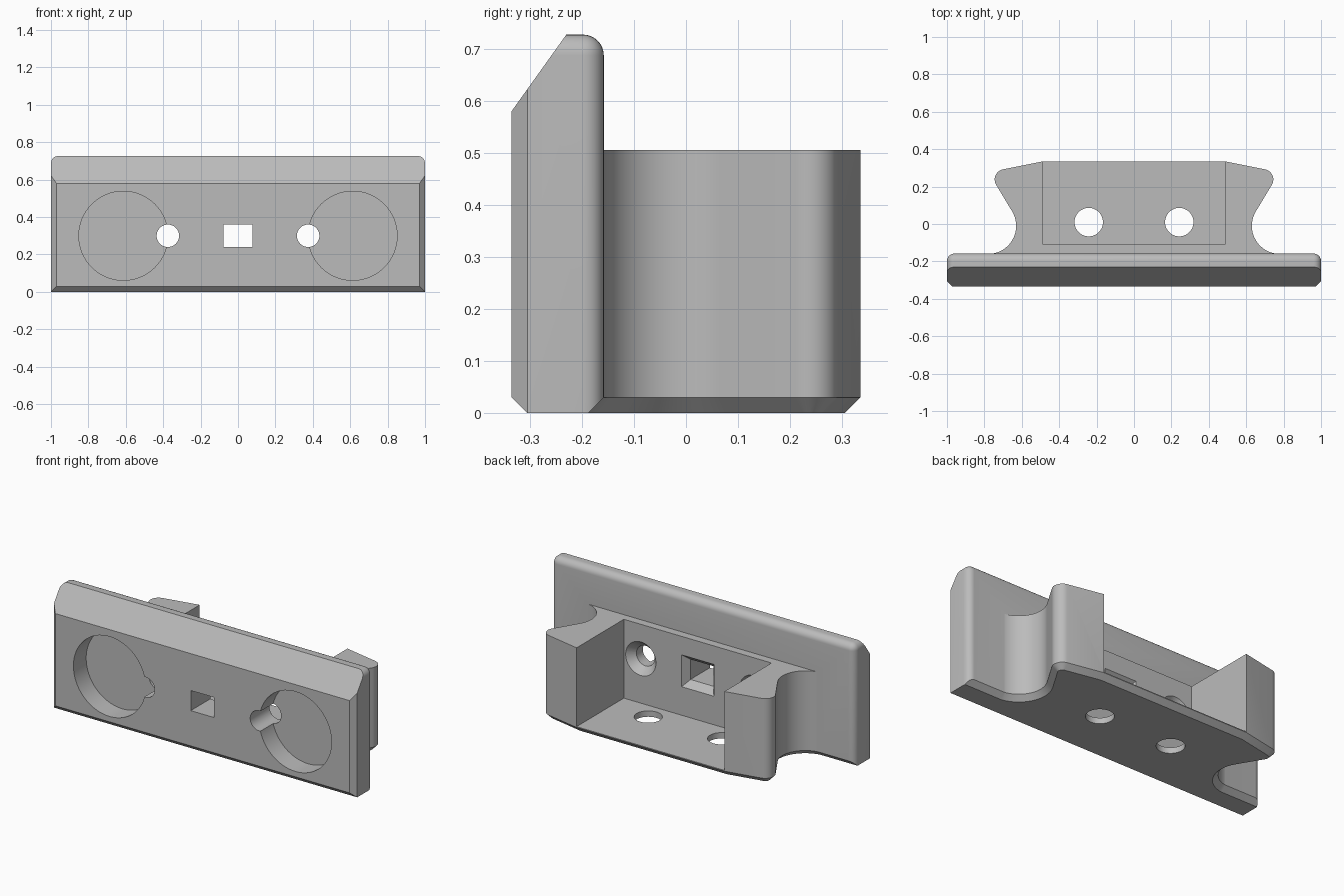
import bpy, bmesh
from math import cos, sin, radians, pi
from mathutils import Vector, Matrix

if "Cube" in bpy.data.objects:
    bpy.data.objects.remove(bpy.data.objects["Cube"], do_unlink=True)

grey = bpy.data.materials.new("plain grey")
grey.use_nodes = True
COLOR = (0.5, 0.5, 0.5, 1)
grey.diffuse_color = COLOR
grey.node_tree.nodes["Principled BSDF"].inputs["Base Color"].default_value = COLOR


def finish(bm, name):
    bmesh.ops.recalc_face_normals(bm, faces=bm.faces[:])
    mesh = bpy.data.meshes.new(name)
    bm.to_mesh(mesh)
    bm.free()
    mesh.materials.append(grey)
    obj = bpy.data.objects.new(name, mesh)
    bpy.context.collection.objects.link(obj)
    return obj


def box(lo, hi):
    bm = bmesh.new()
    lo, hi = Vector(lo), Vector(hi)
    bmesh.ops.create_cube(bm, size=1)
    for v in bm.verts:
        v.co = [c * s + m for c, s, m in zip(v.co, hi - lo, (lo + hi) / 2)]
    return bm


def shave(bm, point, normal):
    """Cut off everything beyond a plane and cap the cut."""
    cut = bmesh.ops.bisect_plane(bm, geom=bm.verts[:] + bm.edges[:] + bm.faces[:],
                                 plane_co=point, plane_no=normal, clear_outer=True)
    edges = [e for e in cut["geom_cut"]
             if isinstance(e, bmesh.types.BMEdge) and e.is_boundary]
    bmesh.ops.contextual_create(bm, geom=edges)


def cone(name, start, end, r1, r2, segments=64):
    """Round cutter between two points."""
    bm = bmesh.new()
    a, b = Vector(start), Vector(end)
    turn = (b - a).to_track_quat("Z", "Y").to_matrix().to_4x4()
    bmesh.ops.create_cone(bm, cap_ends=True, segments=segments, radius1=r1, radius2=r2,
                          depth=(b - a).length,
                          matrix=Matrix.Translation((a + b) / 2) @ turn)
    return finish(bm, name)


def combine(target, other, operation):
    mod = target.modifiers.new("combine", "BOOLEAN")
    mod.operation, mod.object, mod.solver = operation, other, "EXACT"
    bpy.context.view_layer.objects.active = target
    bpy.ops.object.modifier_apply(modifier=mod.name)
    bpy.data.objects.remove(other, do_unlink=True)


FRONT, BACK, TOP, PLATE_Z = -0.335, -0.158, 0.505, 0.727
WALL, FLOOR, MID, EDGE = -0.11, 0.035, 0.30, 0.03

# Front plate: rounded rear rim, sloped top front, chamfered front and bottom
bm = box((-1, FRONT, 0), (1, BACK, PLATE_Z))
rim = []
for e in bm.edges:
    a, b = (v.co for v in e.verts)
    at_back = min(a.y, b.y) > BACK - 0.01
    at_top = min(a.z, b.z) > PLATE_Z - 0.01
    upright = abs(a.z - b.z) > 0.1
    along_y = abs(a.y - b.y) > 0.1
    if (at_back and (at_top or upright)) or (at_top and along_y):
        rim.append(e)
bmesh.ops.bevel(bm, geom=rim, offset=0.04, segments=8, profile=0.5, affect="EDGES")
shave(bm, (0, FRONT, 0.58), (0, -0.147, 0.105))
for s in (-1, 1):
    shave(bm, (s, FRONT + EDGE, 0), (s, -1, 0))
shave(bm, (0, FRONT, EDGE), (0, -1, -1))
shave(bm, (0, BACK, EDGE), (0, 1, -1))
body = finish(bm, "wall_holder")


# Rear block: waisted outline with rounded ears and a chamfered bottom
def arc(cx, cy, r, a0, a1, n):
    return [(cx + r * cos(radians(a0 + (a1 - a0) * i / n)),
             cy + r * sin(radians(a0 + (a1 - a0) * i / n))) for i in range(n + 1)]


half = [(0.78, -0.25)] + arc(0.78, -0.01, 0.15, 270, 150, 20)
half += arc(0.69, 0.238, 0.055, -30, 80, 12) + [(0.487, 0.335)]
outline = half + [(-x, y) for x, y in reversed(half)]
bm = bmesh.new()
base = bm.faces.new([bm.verts.new((x, y, 0)) for x, y in outline])
up = bmesh.ops.extrude_face_region(bm, geom=[base], use_keep_orig=True)
bmesh.ops.translate(bm, vec=(0, 0, TOP),
                    verts=[v for v in up["geom"] if isinstance(v, bmesh.types.BMVert)])
bmesh.ops.recalc_face_normals(bm, faces=bm.faces[:])
low = [e for e in bm.edges if max(v.co.z for v in e.verts) < 0.01
       and max(v.co.y for v in e.verts) > -0.24]
bmesh.ops.bevel(bm, geom=low, offset=EDGE, segments=1, affect="EDGES")
combine(body, finish(bm, "rear_block"), "UNION")

# Open pocket in the block
combine(body, finish(box((-0.487, WALL, FLOOR), (0.487, 0.5, 0.9)), "pocket"), "DIFFERENCE")

# Round recesses, countersunk screw holes and floor holes on both sides
for s in (-1, 1):
    for name, a, b, r1, r2 in (
            ("recess", (s * 0.613, -0.5, MID), (s * 0.613, FRONT + 0.12, MID), 0.238, 0.238),
            ("screw_hole", (s * 0.375, -0.5, MID), (s * 0.375, 0, MID), 0.06, 0.06),
            ("countersink", (s * 0.375, WALL - 0.05, MID), (s * 0.375, WALL + 0.01, MID), 0.055, 0.109),
            ("floor_hole", (s * 0.242, 0.01, -0.1), (s * 0.242, 0.01, 0.2), 0.076, 0.076)):
        combine(body, cone(name, a, b, r1, r2), "DIFFERENCE")

# Central window, flared towards the pocket
combine(body, finish(box((-0.077, -0.5, 0.24), (0.077, 0, 0.36)), "window"), "DIFFERENCE")
bm = box((-0.07, WALL - 0.05, 0.247), (0.07, WALL + 0.01, 0.353))
for v in bm.verts:
    if v.co.y > WALL:
        v.co.x *= 1.62
        v.co.z = MID + (v.co.z - MID) * 1.95
combine(body, finish(bm, "window_flare"), "DIFFERENCE")

# Smooth curved walls, keep crisp edges
bpy.ops.object.select_all(action="DESELECT")
body.select_set(True)
bpy.context.view_layer.objects.active = body
bpy.ops.object.shade_smooth_by_angle(angle=radians(25))
